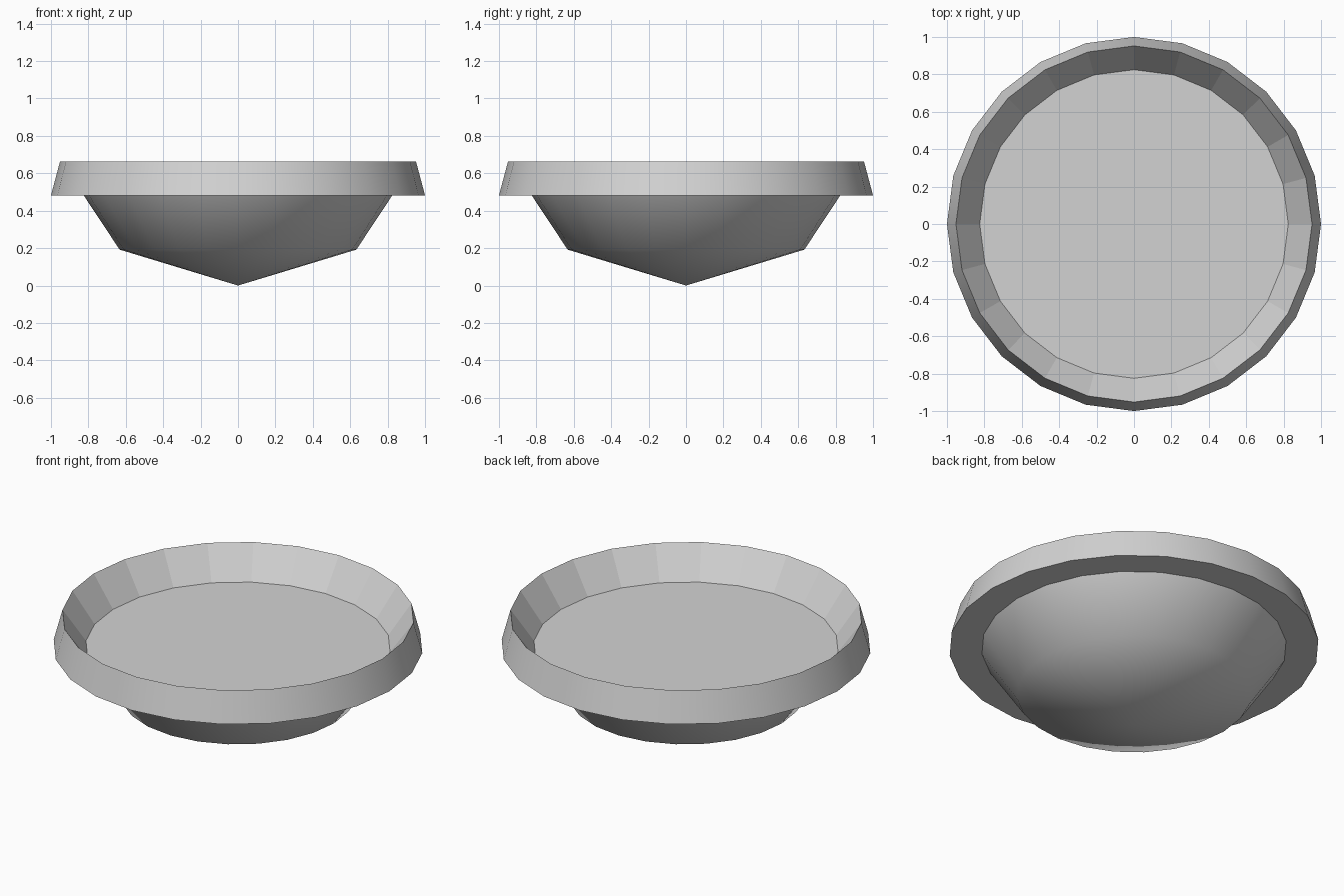
import bpy, bmesh, math

if "Cube" in bpy.data.objects:
    bpy.data.objects.remove(bpy.data.objects["Cube"])

SIDES = 24

grey = bpy.data.materials.new("light_grey")
grey.diffuse_color = (0.65, 0.65, 0.65, 1)
grey.use_nodes = True
grey.node_tree.nodes["Principled BSDF"].inputs["Base Color"].default_value = grey.diffuse_color


def revolve(name, profile, smooth_angle=None):
    """Revolve (radius, height) points about z; radius 0 becomes a single tip."""
    bm = bmesh.new()
    rings = []
    for r, z in profile:
        if r == 0:
            rings.append([bm.verts.new((0, 0, z))] * SIDES)
        else:
            rings.append([bm.verts.new((r * math.cos(a), r * math.sin(a), z))
                          for a in (2 * math.pi * i / SIDES for i in range(SIDES))])
    for low, high in zip(rings, rings[1:]):
        for i in range(SIDES):
            j = (i + 1) % SIDES
            corners = list(dict.fromkeys((low[i], low[j], high[j], high[i])))
            bm.faces.new(corners)
    mesh = bpy.data.meshes.new(name)
    bm.to_mesh(mesh)
    bm.free()
    obj = bpy.data.objects.new(name, mesh)
    bpy.context.collection.objects.link(obj)
    mesh.materials.append(grey)
    if smooth_angle:
        bpy.ops.object.select_all(action='DESELECT')
        obj.select_set(True)
        bpy.context.view_layer.objects.active = obj
        bpy.ops.object.shade_smooth_by_angle(angle=math.radians(smooth_angle))
    return obj


# pointed bowl underneath
revolve("lower_bowl", [(0, 0), (0.633, 0.192), (0.825, 0.482)], 50)
# flat underside and sloped outer band
revolve("rim_band", [(0.825, 0.482), (1.0, 0.482), (0.952, 0.662)], 50)
# inner wall and flat floor of the dish
revolve("dish_inside", [(0.952, 0.662), (0.825, 0.482), (0, 0.482)])
